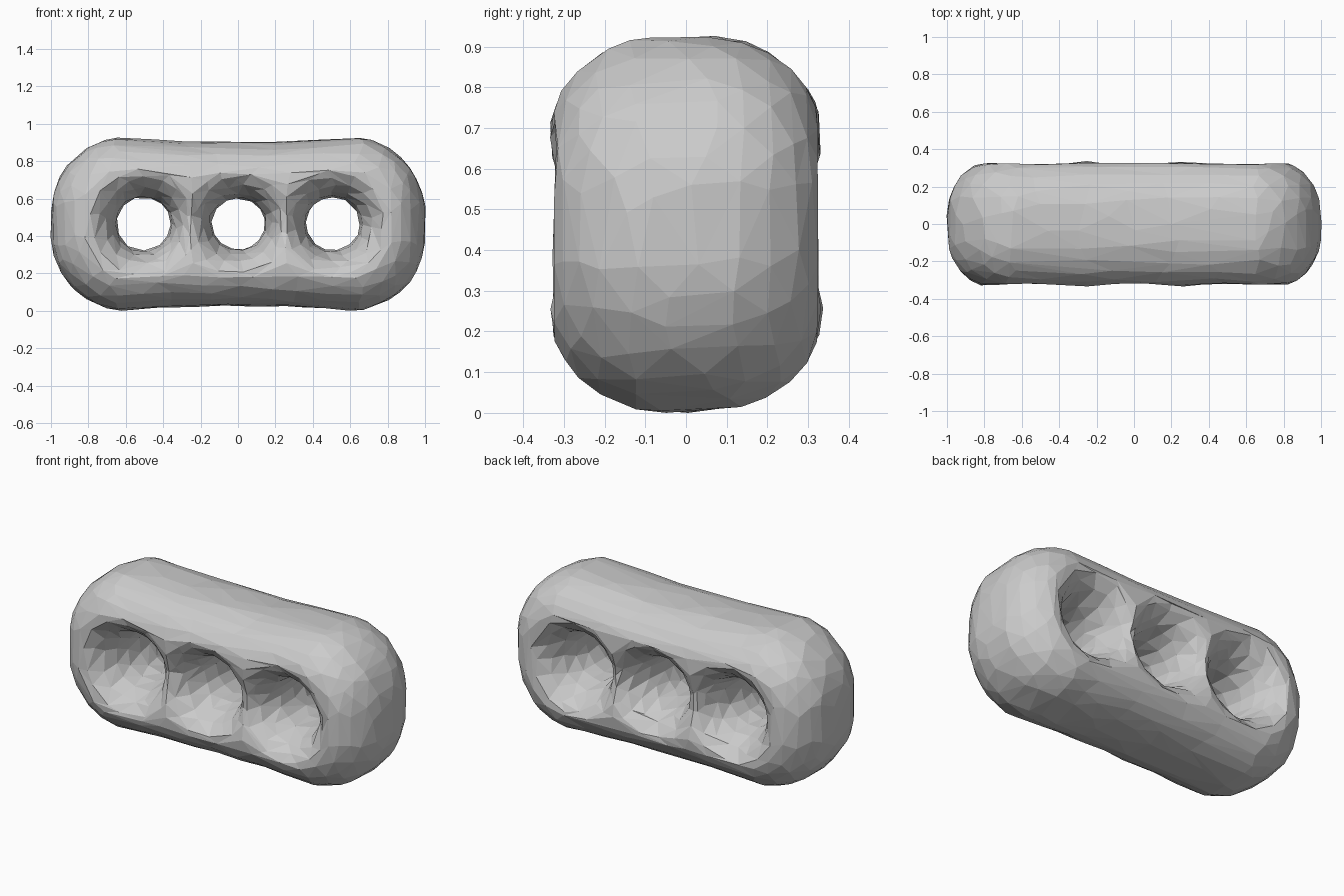
import bpy, bmesh
from math import cos, sin, pi
from mathutils import noise

if "Cube" in bpy.data.objects:
    bpy.data.objects.remove(bpy.data.objects["Cube"])

MID_Z = 0.465
SEGMENTS = 64


def loft(name, half_profile, outline):
    """Skin closed rings along y; the profile (y, size) is mirrored front to back."""
    profile = [(-y, s) for y, s in reversed(half_profile)] + half_profile[1:]
    bm = bmesh.new()
    rings = []
    for y, size in profile:
        ring = []
        for i in range(SEGMENTS):
            x, z = outline(2 * pi * (i + 0.5) / SEGMENTS, size)
            ring.append(bm.verts.new((x, y, z)))
        rings.append(ring)
    for a, b in zip(rings, rings[1:]):
        for i in range(SEGMENTS):
            j = (i + 1) % SEGMENTS
            bm.faces.new((a[i], a[j], b[j], b[i]))
    bm.faces.new(rings[0])
    bm.faces.new(rings[-1])
    bmesh.ops.recalc_face_normals(bm, faces=bm.faces)
    mesh = bpy.data.meshes.new(name)
    bm.to_mesh(mesh)
    bm.free()
    obj = bpy.data.objects.new(name, mesh)
    bpy.context.collection.objects.link(obj)
    return obj


def body_outline(angle, inset):
    """Rounded bar around a small core rectangle."""
    c, s = cos(angle), sin(angle)
    radius = 0.405 - inset
    x = (0.596 if c > 0 else -0.596) + radius * c
    z = (0.06 if s > 0 else -0.06) + radius * s
    return x, MID_Z + z


def hole_outline(angle, radius):
    return radius * cos(angle), MID_Z + radius * sin(angle)


def apply_modifiers(obj):
    bpy.context.view_layer.update()
    graph = bpy.context.evaluated_depsgraph_get()
    mesh = bpy.data.meshes.new_from_object(obj.evaluated_get(graph))
    obj.modifiers.clear()
    obj.data = mesh
    return mesh


# Rounded bar
body = loft("three_hole_ring", [(0, 0), (0.08, 0.003), (0.14, 0.012), (0.21, 0.042),
                                (0.262, 0.08), (0.303, 0.13), (0.326, 0.18),
                                (0.332, 0.23)], body_outline)

# Flared holes
cutters = []
for x in (-0.505, 0, 0.505):
    cutter = loft("hole_cutter", [(0, 0.144), (0.1, 0.152), (0.18, 0.174), (0.25, 0.206),
                                  (0.29, 0.24), (0.32, 0.28), (0.35, 0.34)], hole_outline)
    cutter.location.x = x
    cutter.hide_render = True
    cutters.append(cutter)
    cut = body.modifiers.new("hole", 'BOOLEAN')
    cut.operation = 'DIFFERENCE'
    cut.solver = 'EXACT'
    cut.object = cutter

# Even out the surface and round the rims
remesh = body.modifiers.new("remesh", 'REMESH')
remesh.mode = 'VOXEL'
remesh.voxel_size = 0.02
soften = body.modifiers.new("soften", 'SMOOTH')
soften.iterations = 10
mesh = apply_modifiers(body)
for cutter in cutters:
    bpy.data.objects.remove(cutter)

# Waist at the centre of the top and bottom, and a gently lumpy surface
normals = [v.normal.copy() for v in mesh.vertices]
for v, normal in zip(mesh.vertices, normals):
    lump = noise.noise(v.co * 6) * 0.005
    waist = 0.055 * max(0, 1 - (v.co.x / 0.65) ** 2)
    v.co.z = MID_Z + (v.co.z - MID_Z) * (1 - waist)
    v.co += normal * lump

# Reduce to coarse irregular facets
facets = body.modifiers.new("facets", 'DECIMATE')
facets.ratio = 0.03
mesh = apply_modifiers(body)

# Rest on the floor, centred
xs = [v.co.x for v in mesh.vertices]
middle = (min(xs) + max(xs)) / 2
floor = min(v.co.z for v in mesh.vertices)
for v in mesh.vertices:
    v.co.x -= middle
    v.co.z -= floor
for p in mesh.polygons:
    p.use_smooth = False

# Plain grey
grey = bpy.data.materials.new("plain_grey")
grey.use_nodes = True
colour = (0.6, 0.6, 0.6, 1)
grey.diffuse_color = colour
grey.node_tree.nodes["Principled BSDF"].inputs["Base Color"].default_value = colour
mesh.materials.clear()
mesh.materials.append(grey)
